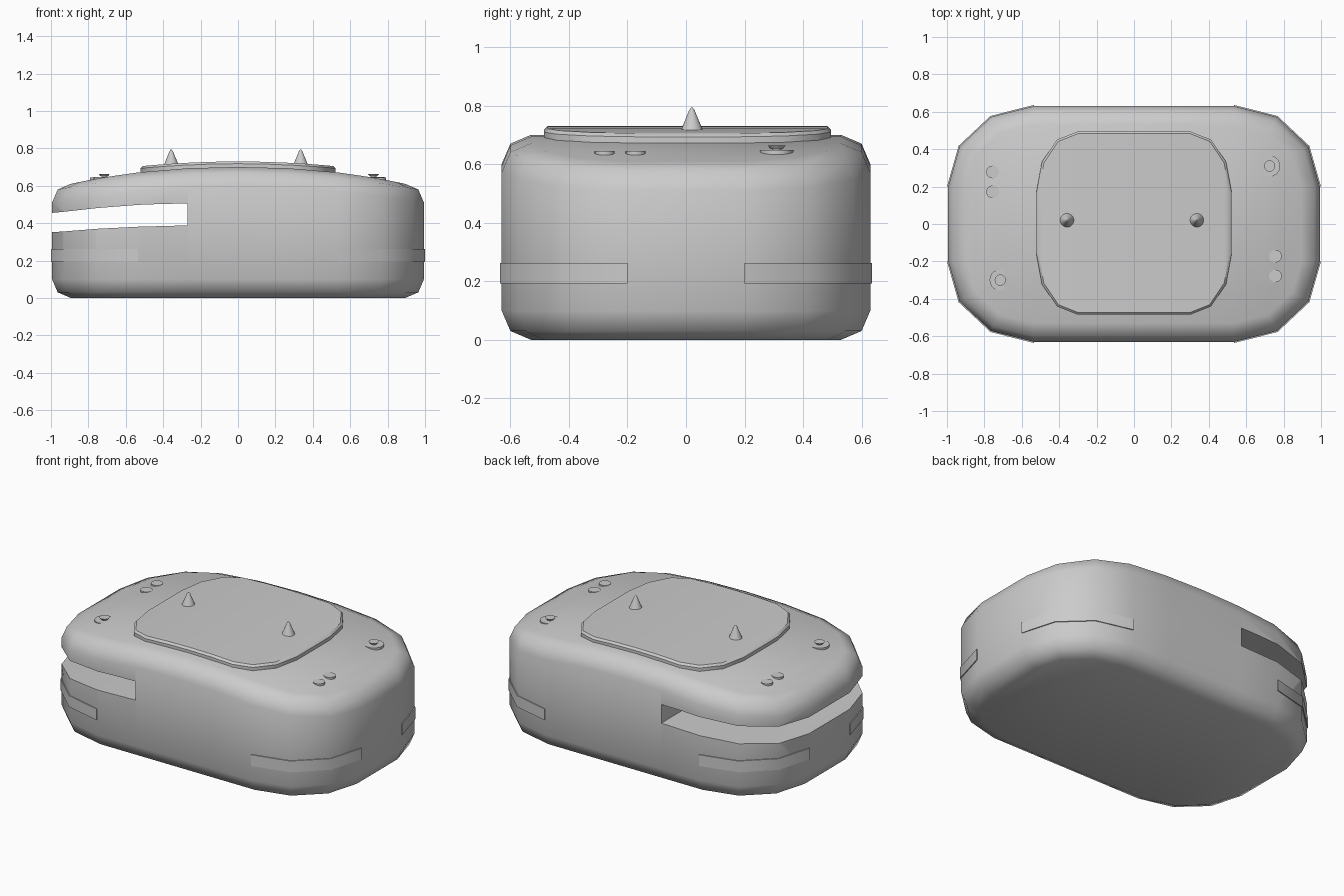
import bpy, bmesh
from math import cos, sin, radians, pi

if "Cube" in bpy.data.objects:
    bpy.data.objects.remove(bpy.data.objects["Cube"])


def finish(name, bm, angle=50):
    bmesh.ops.recalc_face_normals(bm, faces=bm.faces)
    me = bpy.data.meshes.new(name)
    bm.to_mesh(me)
    bm.free()
    ob = bpy.data.objects.new(name, me)
    bpy.context.collection.objects.link(ob)
    smooth(ob, angle)
    return ob


def smooth(ob, angle):
    bpy.ops.object.select_all(action='DESELECT')
    ob.select_set(True)
    bpy.context.view_layer.objects.active = ob
    bpy.ops.object.shade_smooth_by_angle(angle=radians(angle))


def corner(cx, cy, rx, ry, inset):
    """Three-sided rounded corner, from the +x side to the +y side."""
    return [(cx + (rx - inset) * cos(radians(a)), cy + (ry - inset) * sin(radians(a)))
            for a in (0, 30, 60, 90)]


def outline(shape, inset):
    """Rounded rectangle, back half then mirrored front half."""
    cx = shape[0]
    y = shape[1] + shape[3] - inset
    q = corner(*shape, inset)
    half = q + [(cx * k, y) for k in (.5, 0, -.5)] + [(-px, py) for px, py in q[::-1]]
    return half + [(px, -py) for px, py in half[::-1]]


def loft(name, shape, rings, top, angle=50, dy=0):
    """rings: (inset, height, from_top); from_top measures down from the dome."""
    bm = bmesh.new()
    inner = outline(shape, rings[-1][0])
    loops = []
    for inset, h, from_top in rings:
        loops.append([bm.verts.new((x, y + dy, top(abs(ix)) - h if from_top else h))
                      for (x, y), (ix, _) in zip(outline(shape, inset), inner)])
    n = len(inner)
    for a, b in zip(loops, loops[1:]):
        for i in range(n):
            j = (i + 1) % n
            bm.faces.new((a[i], a[j], b[j], b[i]))
    for cap in (loops[0], loops[-1]):
        for i in range(n // 2 - 1):
            bm.faces.new((cap[i], cap[i + 1], cap[n - 2 - i], cap[n - 1 - i]))
    return finish(name, bm, angle)


def body_top(x):
    return .70 - .115 * x ** 2.2


# Domed body with rounded rims
SHAPE = (.535, .2, .459, .43)
body = loft("body", SHAPE,
            [(.1, 0, False), (.03, .03, False), (0, .1, False),
             (0, .1, True), (.03, .03, True), (.1, 0, True)], body_top)

# Slot cut right through the left end
profile = [(-1.2, .34), (-.94, .355), (-.75, .37), (-.53, .381), (-.27, .388),
           (-.27, .505), (-.40, .503), (-.53, .498), (-.75, .481), (-.94, .46), (-1.2, .435)]
bm = bmesh.new()
f = bm.faces.new([bm.verts.new((x, -1, z)) for x, z in profile])
ext = bmesh.ops.extrude_face_region(bm, geom=[f])
bmesh.ops.translate(bm, vec=(0, 2, 0),
                    verts=[v for v in ext["geom"] if isinstance(v, bmesh.types.BMVert)])
cutter = finish("slot_cutter", bm)
cutter.hide_render = True
mod = body.modifiers.new("slot", 'BOOLEAN')
mod.operation = 'DIFFERENCE'
mod.solver = 'EXACT'
mod.object = cutter
bpy.ops.object.select_all(action='DESELECT')
bpy.context.view_layer.objects.active = body
body.select_set(True)
bpy.ops.object.modifier_apply(modifier="slot")
bpy.data.objects.remove(cutter)
smooth(body, 50)

# Raised top plate
loft("top_plate", (.30, .165, .222, .325),
     [(0, .055, True), (0, .012, True), (.012, 0, True)],
     lambda x: .73 - .095 * x * x, 40, .005)

# Thin bumper strips wrapped round the four corners
for sx, side in ((1, "right"), (-1, "left")):
    for sy, end in ((1, "back"), (-1, "front")):
        bm = bmesh.new()
        cols = []
        for (ox, oy), (ix, iy) in zip(corner(*SHAPE, -.006), corner(*SHAPE, .02)):
            cols.append([bm.verts.new((sx * x, sy * y, z)) for x, y, z in
                         ((ox, oy, .193), (ox, oy, .263), (ix, iy, .263), (ix, iy, .193))])
        for a, b in zip(cols, cols[1:]):
            for i in range(4):
                j = (i + 1) % 4
                bm.faces.new((a[i], a[j], b[j], b[i]))
        bm.faces.new(cols[0])
        bm.faces.new(cols[-1])
        finish(f"bumper_{end}_{side}", bm, 40)


def turned(name, x, y, z0, z1, r0, r1, sides=20):
    """Upright cylinder or cone between two heights."""
    bpy.ops.mesh.primitive_cone_add(vertices=sides, radius1=r0, radius2=r1, depth=z1 - z0,
                                    location=(x, y, (z0 + z1) / 2))
    bpy.context.object.name = name
    smooth(bpy.context.object, 40)


# Pointed pins on the plate
for x, side in ((-.357, "left"), (.335, "right")):
    turned(f"pin_{side}", x, .02, .705, .785, .042, .009)
    turned(f"pin_tip_{side}", x, .02, .785, .793, .009, .003)

# Stud with washer at two opposite corners
for x, y, side in ((.725, .31, "right"), (-.715, -.30, "left")):
    turned(f"stud_washer_{side}", x, y, .625, .648, .057, .057)
    turned(f"stud_neck_{side}", x, y, .64, .652, .016, .016)
    turned(f"stud_cap_{side}", x, y, .651, .663, .02, .03)

# Pairs of round buttons at the other two corners
for s, side in ((1, "right"), (-1, "left")):
    for k, d in enumerate((.172, .278)):
        turned(f"button_{side}_{k + 1}", .756 * s, -d * s, .62, .645, .034, .034)
